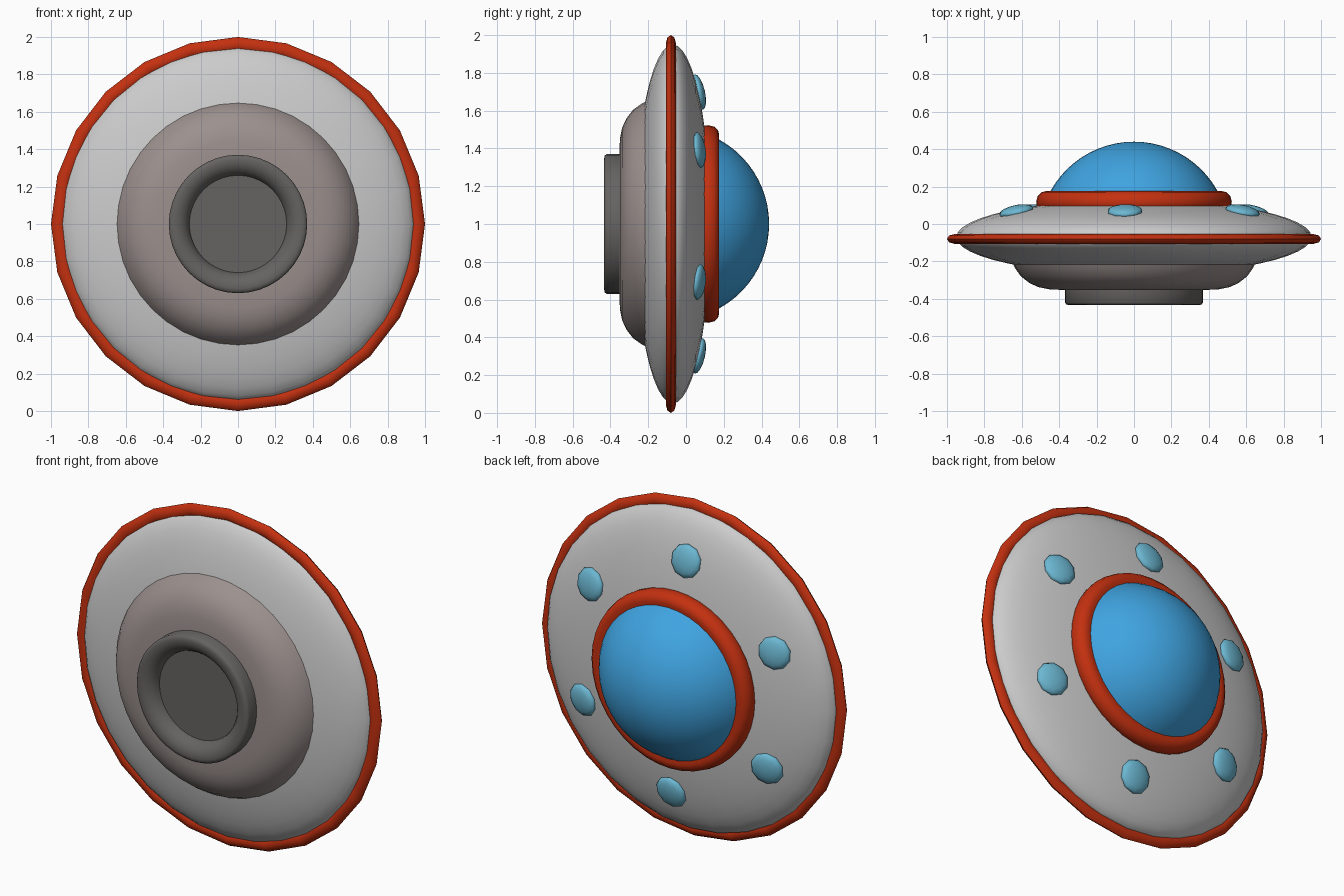
import bpy, bmesh, math
from mathutils import Matrix, Vector

if "Cube" in bpy.data.objects:
    bpy.data.objects.remove(bpy.data.objects["Cube"])

CENTRE = Vector((0, 0, 1))          # the saucer axis runs along y


def finish(bm, name, colour=None, angle=40):
    mesh = bpy.data.meshes.new(name)
    bmesh.ops.recalc_face_normals(bm, faces=bm.faces)
    bm.to_mesh(mesh)
    bm.free()
    ob = bpy.data.objects.new(name, mesh)
    ob.location = CENTRE
    bpy.context.collection.objects.link(ob)
    if colour:
        mat = bpy.data.materials.get(str(colour)) or bpy.data.materials.new(str(colour))
        mat.diffuse_color = (*colour, 1)
        mat.use_nodes = True
        mat.node_tree.nodes["Principled BSDF"].inputs["Base Color"].default_value = mat.diffuse_color
        mesh.materials.append(mat)
    bpy.ops.object.select_all(action='DESELECT')
    ob.select_set(True)
    bpy.context.view_layer.objects.active = ob
    bpy.ops.object.shade_smooth_by_angle(angle=math.radians(angle))
    return ob


def lathe(name, profile, steps, colour=None, closed=False, angle=40):
    """Spin a (radius, y) profile around the y axis."""
    bm = bmesh.new()
    verts = [bm.verts.new((r, y, 0)) for r, y in profile]
    edges = [bm.edges.new(p) for p in zip(verts, verts[1:])]
    if closed:
        edges.append(bm.edges.new((verts[-1], verts[0])))
    bmesh.ops.spin(bm, geom=verts + edges, cent=(0, 0, 0), axis=(0, 1, 0),
                   angle=math.tau, steps=steps, use_duplicate=False)
    bmesh.ops.remove_doubles(bm, verts=bm.verts, dist=1e-4)
    return finish(bm, name, colour, angle)


def arc(r0, y0, rr, ry, a0, a1, n):
    """Points on an ellipse arc, angles in degrees."""
    return [(r0 + rr * math.cos(math.radians(a0 + (a1 - a0) * i / n)),
             y0 + ry * math.sin(math.radians(a0 + (a1 - a0) * i / n))) for i in range(n + 1)]


RED = (0.55, 0.03, 0.005)
BLUE = (0.05, 0.37, 0.75)
PALE_BLUE = (0.15, 0.48, 0.65)

# Flattened saucer hull
HULL_R, HULL_H, HULL_Y = 0.95, 0.20, -0.07
lathe("hull", arc(0, HULL_Y, HULL_R, HULL_H, -90, 90, 24), 32)

# Red rim band
lathe("rim_band", arc(0.96, -0.08, 0.04, 0.026, 0, 315, 7), 24, RED, closed=True, angle=50)

# Belly dish
lathe("belly", [(0.652, -0.205), (0.637, -0.235), (0.605, -0.28), (0.56, -0.315),
                (0.51, -0.338), (0.45, -0.35), (0.36, -0.353), (0, -0.353)], 40,
      (0.33, 0.28, 0.27))

# Thruster ring with recessed floor
lathe("thruster", [(0.37, -0.34), (0.37, -0.42), (0.362, -0.43), (0.345, -0.434),
                   (0.315, -0.43), (0.285, -0.412), (0.265, -0.385), (0.26, -0.365),
                   (0, -0.365)], 40, (0.13, 0.125, 0.12))

# Red collar and glass dome
lathe("dome_collar", [(0.50, 0.07), (0.52, 0.095), (0.523, 0.12), (0.515, 0.15), (0.495, 0.17),
                      (0.47, 0.176), (0.44, 0.17), (0.42, 0.14)], 40, RED)
dome_r = 0.51
lathe("dome", arc(0, 0.44 - dome_r, dome_r, dome_r, 24, 90, 12), 40, BLUE)

# Six lights set into the upper hull
for i in range(6):
    a = math.radians(34 + 60 * i)
    r = 0.70
    y = HULL_Y + HULL_H * math.sqrt(1 - (r / HULL_R) ** 2)
    radial = Vector((math.cos(a), 0, math.sin(a)))
    normal = (radial * (r / HULL_R ** 2) + Vector((0, (y - HULL_Y) / HULL_H ** 2, 0))).normalized()
    bm = bmesh.new()
    bmesh.ops.create_uvsphere(bm, u_segments=10, v_segments=8, radius=1)
    bmesh.ops.scale(bm, vec=(0.096, 0.096, 0.032), verts=bm.verts)
    turn = normal.to_track_quat('Z', 'Y').to_matrix().to_4x4()
    place = Matrix.Translation(radial * r + Vector((0, y + 0.003, 0)))
    bmesh.ops.transform(bm, matrix=place @ turn, verts=bm.verts)
    finish(bm, f"light_{i + 1}", PALE_BLUE, 60)
